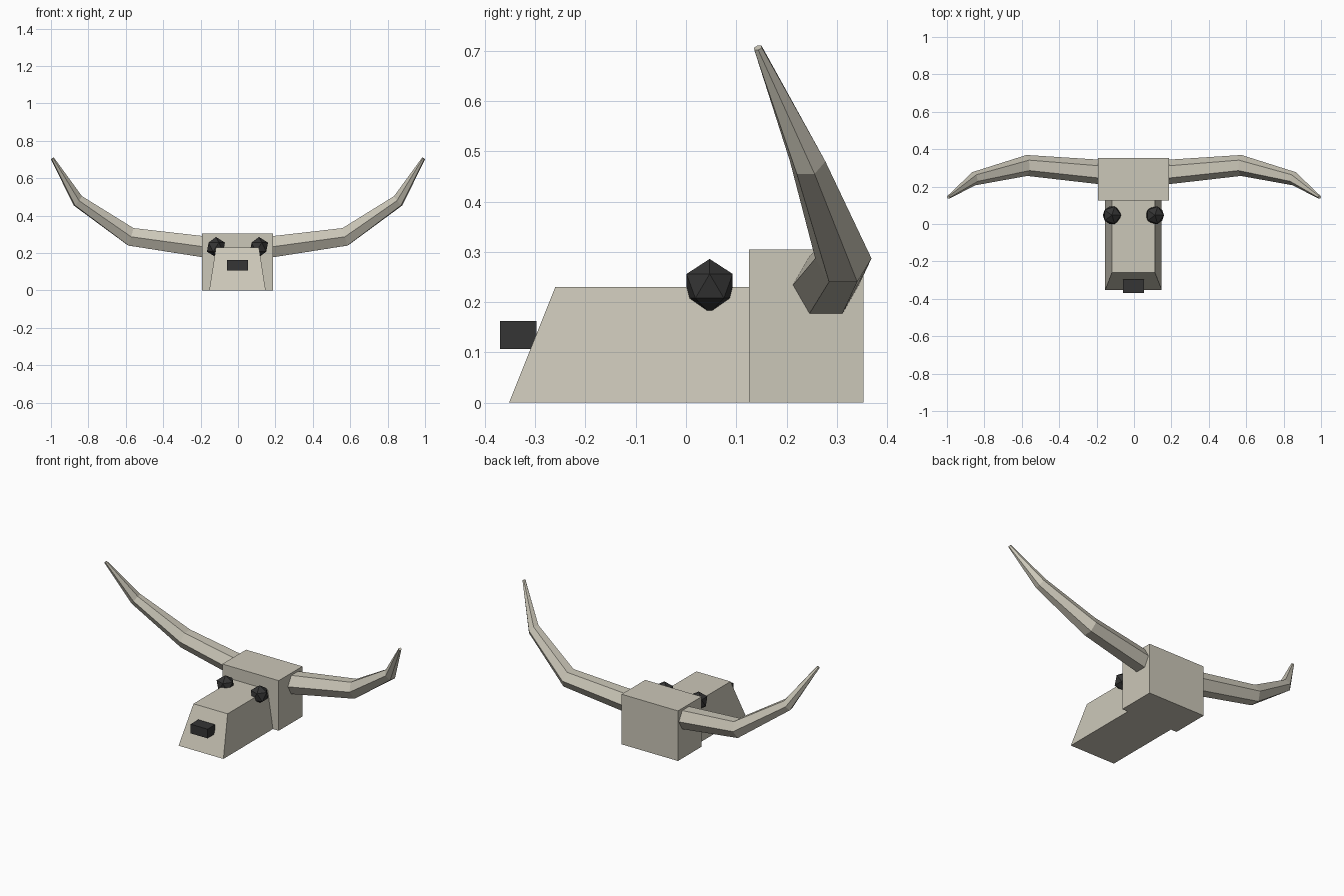
import bpy
import bmesh
from math import cos, sin, radians
from mathutils import Vector, Euler

if "Cube" in bpy.data.objects:
    bpy.data.objects.remove(bpy.data.objects["Cube"], do_unlink=True)

SHIFT = -0.003


def material(name, color):
    mat = bpy.data.materials.new(name)
    mat.use_nodes = True
    mat.diffuse_color = color
    mat.node_tree.nodes["Principled BSDF"].inputs["Base Color"].default_value = color
    return mat


bone = material("bone", (0.60, 0.57, 0.48, 1))
charcoal = material("charcoal", (0.035, 0.035, 0.035, 1))


def finish(name, bm, mat):
    bmesh.ops.recalc_face_normals(bm, faces=bm.faces)
    mesh = bpy.data.meshes.new(name)
    bm.to_mesh(mesh)
    bm.free()
    mesh.materials.append(mat)
    obj = bpy.data.objects.new(name, mesh)
    bpy.context.collection.objects.link(obj)
    return obj


def loft(name, rings, mat):
    """Skin a list of equal-length point rings and cap both ends."""
    bm = bmesh.new()
    loops = [[bm.verts.new(p) for p in ring] for ring in rings]
    for a, b in zip(loops, loops[1:]):
        for i in range(len(a)):
            j = (i + 1) % len(a)
            bm.faces.new((a[i], a[j], b[j], b[i]))
    bm.faces.new(loops[0])
    bm.faces.new(loops[-1])
    return finish(name, bm, mat)


def rectangle(half_x, y0, y1, z):
    return [(SHIFT + x, y, z) for x, y in
            ((-half_x, y0), (half_x, y0), (half_x, y1), (-half_x, y1))]


def block(name, half_x, y0, y1, z0, z1, mat):
    return loft(name, [rectangle(half_x, y0, y1, z0), rectangle(half_x, y0, y1, z1)], mat)


# Skull block, tapered muzzle and nose
block("skull", 0.19, 0.125, 0.353, 0, 0.305, bone)
loft("muzzle", [rectangle(0.151, -0.352, 0.13, 0), rectangle(0.115, -0.26, 0.13, 0.23)], bone)
block("nose", 0.057, -0.37, -0.297, 0.107, 0.163, charcoal)

# Faceted eyes
for side, x in (("left", 0.115), ("right", -0.115)):
    bm = bmesh.new()
    bmesh.ops.create_icosphere(bm, subdivisions=1, radius=0.054)
    bmesh.ops.translate(bm, verts=bm.verts, vec=(x + SHIFT, 0.047, 0.232))
    finish(side + "_eye", bm, charcoal)

# Six-sided horns: centre, radius, upward tilt, forward yaw of each ring
SECTIONS = [
    ((0.17, 0.277, 0.232), 0.066, 0, 0),
    ((0.573, 0.313, 0.287), 0.056, 16, 2),
    ((0.857, 0.242, 0.480), 0.036, 37, 12),
    ((0.992, 0.143, 0.706), 0.009, 55, 30),
]


def horn_ring(sign, centre, radius, tilt, yaw):
    turn = Euler((0, -radians(tilt), -radians(yaw))).to_matrix()
    ring = []
    for k in range(6):
        a = radians(60 * k)
        p = Vector(centre) + turn @ Vector((0, cos(a), sin(a))) * radius
        ring.append((sign * p.x, p.y, p.z))
    return ring


for side, sign in (("left", 1), ("right", -1)):
    loft(side + "_horn", [horn_ring(sign, *s) for s in SECTIONS], bone)
